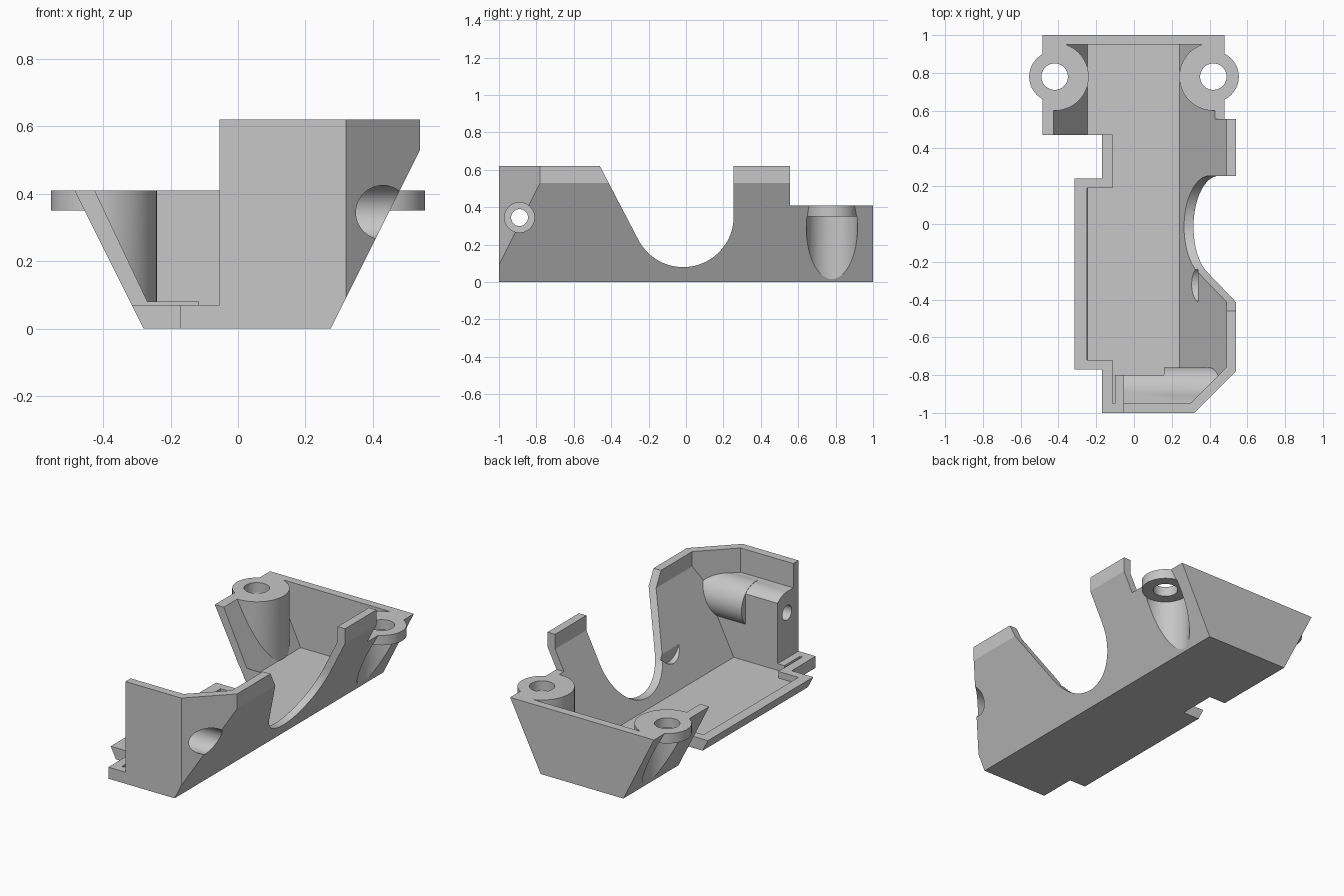
import bpy, bmesh, math
from mathutils import Vector

cube = bpy.data.objects.get("Cube")
if cube:
    bpy.data.objects.remove(cube, do_unlink=True)

grey = bpy.data.materials.new("plain grey")
grey.use_nodes = True
colour = (0.57, 0.57, 0.57, 1)
grey.diffuse_color = colour
grey.node_tree.nodes["Principled BSDF"].inputs["Base Color"].default_value = colour

# Where the two profile coordinates and the extrusion go, per axis
PLACE = {
    "x": lambda a, b, d: Vector((d, a, b)),
    "y": lambda a, b, d: Vector((a, d, b)),
    "z": lambda a, b, d: Vector((a, b, d)),
}


def prism(name, points, axis, low, high):
    """Extrude a closed profile along an axis."""
    bm = bmesh.new()
    ends = [[bm.verts.new(PLACE[axis](a, b, d)) for a, b in points] for d in (low, high)]
    for ring in ends:
        bm.faces.new(ring)
    count = len(points)
    for i in range(count):
        j = (i + 1) % count
        bm.faces.new((ends[0][i], ends[0][j], ends[1][j], ends[1][i]))
    bmesh.ops.recalc_face_normals(bm, faces=bm.faces)
    mesh = bpy.data.meshes.new(name)
    bm.to_mesh(mesh)
    bm.free()
    mesh.materials.append(grey)
    obj = bpy.data.objects.new(name, mesh)
    bpy.context.collection.objects.link(obj)
    return obj


def box(x0, x1, y0, y1, z0, z1):
    return prism("block", [(x0, y0), (x1, y0), (x1, y1), (x0, y1)], "z", z0, z1)


def arc(a, b, radius, start, stop, steps):
    turns = [math.radians(start + (stop - start) * i / steps) for i in range(steps + 1)]
    return [(a + radius * math.cos(t), b + radius * math.sin(t)) for t in turns]


def rod(a, b, radius, axis, low, high):
    return prism("rod", arc(a, b, radius, 2, 362, 64)[:-1], axis, low, high)


def combine(target, tool, operation):
    """Apply a boolean and drop the tool."""
    mod = target.modifiers.new("combine", "BOOLEAN")
    mod.operation = operation
    mod.solver = "MANIFOLD"
    mod.object = tool
    bpy.context.view_layer.update()
    bpy.context.view_layer.objects.active = target
    bpy.ops.object.modifier_apply(modifier=mod.name)
    bpy.data.objects.remove(tool, do_unlink=True)


def cut(target, tool):
    combine(target, tool, "DIFFERENCE")


def corner_wedge(shift):
    """Diagonal slice that bevels the front corner."""
    points = [(0.2, -1.12 + shift), (0.8, -0.52 + shift), (0.8, -1.3), (0.2, -1.3)]
    return prism("wedge", points, "z", -0.2, 1)


# Sloping outer shape and the hollow inside it
body = prism("housing", [(-0.28, 0), (0.275, 0), (0.54, 0.53), (0.54, 0.62), (-0.59, 0.62)],
             "y", -1, 1)
cut(body, corner_wedge(0))
cavity = prism("cavity", [(-0.245, 0.03), (0.24, 0.03), (0.49, 0.53), (0.49, 0.8), (-0.61, 0.8)],
               "y", -0.95, 0.95)
cut(cavity, corner_wedge(0.071))

# Raised lip along the open side, kept out of the hollow
lip = [(-0.9, -1.2), (-0.115, -1.2), (-0.115, -0.72), (-0.25, -0.72),
       (-0.25, 0.19), (-0.115, 0.19), (-0.115, 0.475), (-0.9, 0.475)]
cut(cavity, prism("lip", lip, "z", -0.1, 0.08))

# Cable tunnel behind the front wall: round-topped block and wider barrel
tunnel = [(-1.1, -0.02), (-0.8, -0.02)] + arc(-0.89, 0.345, 0.128, 45.3, 90, 12) + [(-1.1, 0.473)]
cut(cavity, prism("tunnel", tunnel, "x", -0.1, 0.7))
cut(cavity, rod(-0.89, 0.345, 0.13, "x", 0.16, 0.75))

# Screw columns inside
for side in (-1, 1):
    cut(cavity, rod(side * 0.42, 0.78, 0.18, "z", -0.05, 0.9))
cut(body, cavity)

# Outer screw ears with recesses below and holes through
for side in (-1, 1):
    x, y = side * 0.42, 0.78
    combine(body, rod(x, y, 0.135, "z", 0.3, 0.47), "UNION")
    cut(body, rod(x, y, 0.137, "z", -0.1, 0.35))
    cut(body, rod(x, y, 0.07, "z", 0.2, 0.8))

# Cable hole, counterbore and shallow pocket in the sloping wall
cut(body, rod(-0.89, 0.345, 0.045, "x", -0.7, 0.8))
cut(body, rod(-0.89, 0.345, 0.08, "x", 0.21, 0.85))
cut(body, rod(-0.32, 0.26, 0.1, "x", 0.2, 0.34))

# Open side and its two notches
cut(body, box(-1, -0.055, -1.5, 0.47, 0.07, 1))
cut(body, box(-1.1, -0.17, -1.4, -0.77, -0.1, 0.08))
cut(body, box(-1.1, -0.17, 0.24, 0.472, -0.1, 0.08))

# Rounded gap in the tall wall
gap = [(-0.502, 0.7)] + arc(-0.015, 0.35, 0.27, 207.7, 360, 32) + [(0.255, 0.7)]
cut(body, prism("gap", gap, "x", -0.9, 0.9))

# Lower rear rim
rim = [(-1, 0.3), (0, 0.3), (0, 0.555), (1, 0.555), (1, 1.5), (-1, 1.5)]
cut(body, prism("rim", rim, "z", 0.41, 1.1))

# Smooth the round surfaces, keep edges crisp
bpy.ops.object.select_all(action="DESELECT")
body.select_set(True)
bpy.context.view_layer.objects.active = body
bpy.ops.object.shade_smooth_by_angle(angle=math.radians(25))
